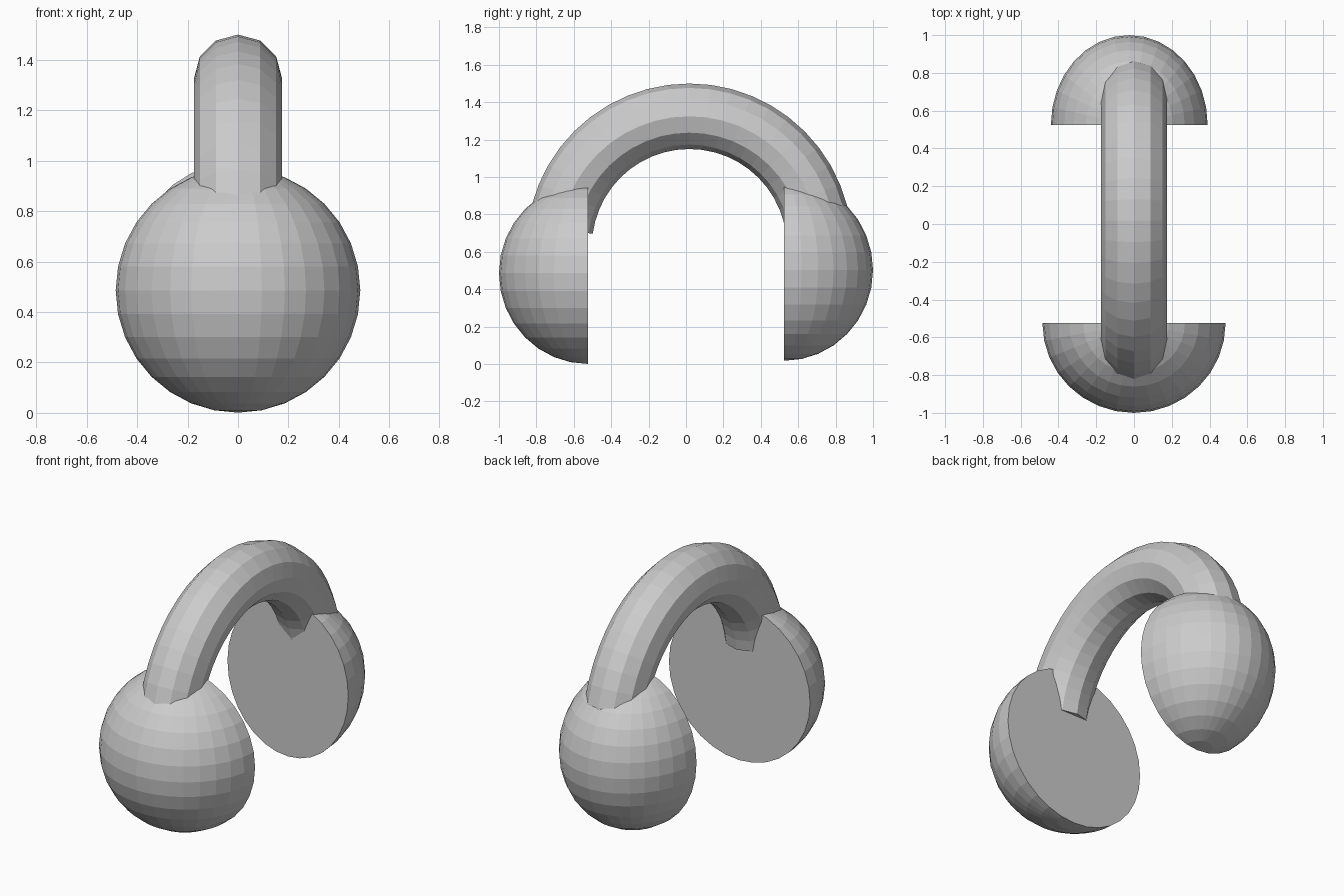
import bpy, bmesh, math
from mathutils import Vector

if "Cube" in bpy.data.objects:
    bpy.data.objects.remove(bpy.data.objects["Cube"])


def make_object(name, bm):
    bmesh.ops.recalc_face_normals(bm, faces=bm.faces)
    mesh = bpy.data.meshes.new(name)
    bm.to_mesh(mesh)
    bm.free()
    obj = bpy.data.objects.new(name, mesh)
    bpy.context.collection.objects.link(obj)
    return obj


def ear_cup(name, center, radii, side):
    """Half ellipsoid with a flat inner face; side is -1 front, +1 back."""
    bm = bmesh.new()
    bmesh.ops.create_uvsphere(bm, u_segments=32, v_segments=16, radius=1)
    geom = bm.verts[:] + bm.edges[:] + bm.faces[:]
    cut = bmesh.ops.bisect_plane(bm, geom=geom, dist=1e-4, plane_co=(0, 0, 0),
                                 plane_no=(0, side, 0), clear_inner=True)
    rim = [e for e in cut["geom_cut"] if isinstance(e, bmesh.types.BMEdge)]
    bmesh.ops.holes_fill(bm, edges=rim, sides=0)
    bmesh.ops.scale(bm, vec=Vector(radii), verts=bm.verts)
    bmesh.ops.translate(bm, vec=Vector(center), verts=bm.verts)
    return make_object(name, bm)


def headband(name, cy, cz, major, minor, start, end, steps, sides=12):
    """Arched tube in the YZ plane with capped ends."""
    bm = bmesh.new()
    rings = []
    for i in range(steps + 1):
        a = math.radians(start + (end - start) * i / steps)
        ring = []
        for j in range(sides):
            b = 2 * math.pi * j / sides
            r = major + minor * math.cos(b)
            ring.append(bm.verts.new((minor * math.sin(b),
                                      cy + r * math.cos(a),
                                      cz + r * math.sin(a))))
        rings.append(ring)
    for r0, r1 in zip(rings, rings[1:]):
        for j in range(sides):
            k = (j + 1) % sides
            bm.faces.new((r0[j], r0[k], r1[k], r1[j]))
    bm.faces.new(rings[0])
    bm.faces.new(rings[-1])
    return make_object(name, bm)


# Ear cups: the back one is slightly narrower and off centre
ear_cup("front_ear_cup", (0, -0.525, 0.486), (0.485, 0.475, 0.485), -1)
ear_cup("back_ear_cup", (-0.025, 0.525, 0.503), (0.415, 0.475, 0.485), 1)

# Band joining the cups
headband("headband", 0.018, 0.629, 0.696, 0.175, 7.5, 172.5, 22)
